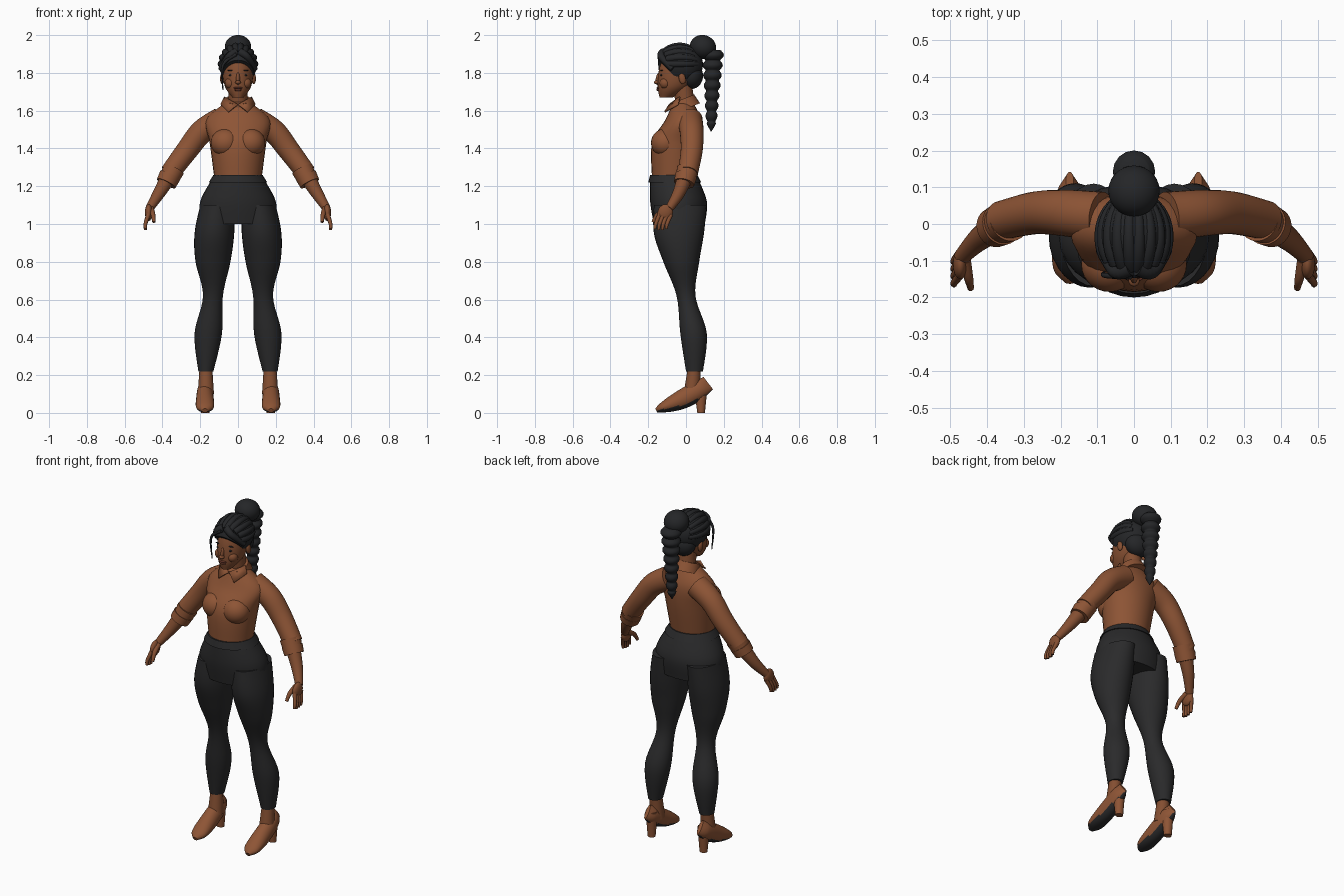
import bpy, bmesh, math
from mathutils import Vector, Matrix
from math import sin, cos, pi

cube = bpy.data.objects.get("Cube")
if cube:
    bpy.data.objects.remove(cube)


def material(name, rgb):
    mat = bpy.data.materials.new(name)
    mat.use_nodes = True
    mat.diffuse_color = (*rgb, 1)
    mat.node_tree.nodes["Principled BSDF"].inputs["Base Color"].default_value = (*rgb, 1)
    return mat


CLOTH = material("warm brown cloth", (.27, .09, .036))
SKIN = material("brown skin", (.23, .077, .031))
LIPS = material("dark lips", (.15, .042, .024))
BLACK = material("charcoal cloth", (.023, .023, .024))
HAIR = material("black hair", (.018, .019, .021))


def finish(name, bm, *mats):
    """Turn a bmesh into a smooth shaded object."""
    bmesh.ops.recalc_face_normals(bm, faces=bm.faces)
    mesh = bpy.data.meshes.new(name)
    bm.to_mesh(mesh)
    bm.free()
    ob = bpy.data.objects.new(name, mesh)
    bpy.context.collection.objects.link(ob)
    for mat in mats:
        mesh.materials.append(mat)
    bpy.ops.object.select_all(action='DESELECT')
    ob.select_set(True)
    bpy.context.view_layer.objects.active = ob
    bpy.ops.object.shade_smooth_by_angle(angle=math.radians(50))
    return ob


def spline(rows, steps):
    """Smooth interpolation through rows of numbers."""
    rows = [Vector(row) for row in rows]
    result = []
    for i, (start, end) in enumerate(zip(rows, rows[1:])):
        leave = (end - rows[max(i - 1, 0)]) / 2
        arrive = (rows[min(i + 2, len(rows) - 1)] - start) / 2
        for k in range(steps):
            t = k / steps
            blend = t * t * (3 - 2 * t)
            result.append(start.lerp(end, blend) + leave * (t * (1 - t) ** 2) - arrive * (t * t * (1 - t)))
    return result + [rows[-1]]


def loft(name, rows, mat, flat=False, sides=28, steps=6, mirror=1, sole=None):
    """Skin ellipses given as (x, y, z, width radius, depth radius)."""
    rows = spline(rows, steps)
    points = [Vector(row[:3]) for row in rows]
    bm, rings = bmesh.new(), []
    for i, (point, row) in enumerate(zip(points, rows)):
        along = points[min(i + 1, len(points) - 1)] - points[max(i - 1, 0)]
        along = Vector((0, 0, 1)) if flat else along.normalized()
        across = Vector((1, 0, 0))
        across = (across - along * along.x).normalized()
        depth = along.cross(across)
        ring = []
        for k in range(sides):
            angle = math.tau * k / sides
            p = point + across * row[3] * cos(angle) + depth * row[4] * sin(angle)
            ring.append(bm.verts.new((p.x * mirror, p.y, p.z)))
        rings.append(ring)
    for low, high in zip(rings, rings[1:]):
        for k in range(sides):
            bm.faces.new((low[k - 1], low[k], high[k], high[k - 1]))
    bm.faces.new(rings[0])
    bm.faces.new(rings[-1])
    if not sole:
        return finish(name, bm, mat)
    # Downward faces take the sole colour
    bmesh.ops.recalc_face_normals(bm, faces=bm.faces)
    for face in bm.faces:
        face.material_index = int(face.normal.z < -.5)
    return finish(name, bm, mat, sole)


def stack(name, rows, mat, **options):
    """Level slices given as (z, x min, x max, y min, y max)."""
    return loft(name, [((left + right) / 2, (front + back) / 2, z, (right - left) / 2, (back - front) / 2)
                       for z, left, right, front, back in rows], mat, flat=True, **options)


def body(name, rows, mat):
    """Centred level slices given as (z, half width, y min, y max)."""
    return stack(name, [(z, -half, half, front, back) for z, half, front, back in rows], mat)


def tube(name, points, radius, mat, taper=1.0, **options):
    """Round tube along points, its radius scaled by taper at the end."""
    rows = []
    for i, point in enumerate(points):
        r = radius * (1 + (taper - 1) * i / (len(points) - 1))
        rows.append((*point, r, r))
    return loft(name, rows, mat, **options)


def ball(name, place, size, mat, tilt=0.0, cut=None):
    """Tilted ellipsoid, optionally trimmed by a plane (point, normal)."""
    bm = bmesh.new()
    bmesh.ops.create_uvsphere(bm, u_segments=28, v_segments=18, radius=1)
    bm.transform(Matrix.Translation(place) @ Matrix.Rotation(tilt, 4, 'X') @ Matrix.Diagonal((*size, 1)))
    if cut:
        parts = bm.verts[:] + bm.edges[:] + bm.faces[:]
        bmesh.ops.bisect_plane(bm, geom=parts, plane_co=cut[0], plane_no=cut[1], clear_inner=True)
        bmesh.ops.holes_fill(bm, edges=[edge for edge in bm.edges if edge.is_boundary])
    return finish(name, bm, mat)


# Shirt
body("shirt_body", [(1.24, .125, -.18, .05), (1.43, .15, -.18, .08),
                    (1.55, .17, -.11, .08), (1.64, .07, -.07, .04)], CLOTH)
tube("collar_stand", [(0, 0, 1.61), (0, -.02, 1.66)], .08, CLOTH, taper=.85)

# Trousers
body("trouser_hips", [(1.25, .13, -.19, .06), (1.12, .2, -.19, .11), (1, .2, -.17, .1)], BLACK)
body("waistband", [(1.22, .155, -.2, .08), (1.26, .13, -.19, .06)], BLACK)

# Head
body("head", [(1.67, .03, -.14, -.07), (1.73, .07, -.15, .02), (1.83, .08, -.14, .07),
              (1.93, .05, -.1, .04)], SKIN)
tube("neck", [(0, 0, 1.6), (0, -.02, 1.75)], .05, SKIN)
ball("nose_bridge", (0, -.145, 1.77), (.01, .015, .035), SKIN, tilt=-.2)
ball("nose_tip", (0, -.155, 1.75), (.015, .015, .01), SKIN)
ball("upper_lip", (0, -.147, 1.72), (.025, .01, .006), LIPS)
ball("lower_lip", (0, -.147, 1.71), (.02, .01, .007), LIPS)

# Hair cap, bun and scalloped braid
ball("hair_cap", (0, -.03, 1.845), (.1, .12, .11), HAIR, cut=((0, -.15, 1.87), (0, .7, .72)))
ball("hair_nape", (0, .03, 1.785), (.075, .06, .07), HAIR)
ball("hair_bun", (0, .09, 1.937), (.07, .07, .063), HAIR, tilt=-.3)
braid = []
for i in range(50):
    f = i / 49
    r = (.06 - .035 * f) * (.68 + .32 * abs(sin(8 * pi * f)))
    if f > .9:
        r *= (1.02 - f) * 8
    braid.append((0, .143 - .01 * f, 1.92 - .43 * f, r, r))
loft("hair_braid", braid, HAIR, flat=True, sides=16, steps=2)

for mirror, side in ((1, "left"), (-1, "right")):
    # Face details
    ball(side + "_ear", (mirror * .083, -.02, 1.77), (.012, .018, .03), SKIN, tilt=.2)
    ball(side + "_cheek", (mirror * .04, -.11, 1.745), (.03, .03, .03), SKIN)
    ball(side + "_eye", (mirror * .033, -.13, 1.788), (.017, .007, .006), HAIR)
    ball(side + "_brow", (mirror * .035, -.128, 1.813), (.023, .008, .003), HAIR)

    # Swept hair locks following the cap from hairline to bun
    for k in range(5):
        roll = .15 + .35 * k
        sweep = [.6 + .25 * roll + .25 * j for j in range(7)]
        tube(f"{side}_hair_lock_{k + 1}",
             [(.09 * sin(roll) * sin(t), -.03 - .11 * cos(t), 1.845 + .1 * cos(roll) * sin(t))
              for t in sweep], .02, HAIR, taper=.7, mirror=mirror, sides=12, steps=2)
    tube(side + "_fringe", [(.01, -.12, 1.91), (.05, -.13, 1.885), (.09, -.07, 1.82)],
         .022, HAIR, taper=.7, mirror=mirror, sides=12)

    # Bust and pointed collar flap
    ball(side + "_bust", (mirror * .066, -.11, 1.43), (.078, .075, .075), CLOTH)
    bm = bmesh.new()
    bm.faces.new([bm.verts.new((mirror * x, y, z)) for x, y, z in
                  ((0, -.085, 1.63), (.05, -.11, 1.59), (.09, -.04, 1.63), (.07, -.03, 1.67))])
    flap = finish(side + "_collar_flap", bm, CLOTH)
    solid = flap.modifiers.new("thickness", 'SOLIDIFY')
    solid.thickness = .008

    # Sleeve with two rolled cuffs
    tube(side + "_sleeve", [(.09, .02, 1.55), (.19, .03, 1.49), (.27, .03, 1.39), (.36, .01, 1.27)],
         .068, CLOTH, taper=.78, mirror=mirror)
    for k in range(2):
        drop = Vector((.02, -.01, -.035)) * k
        tube(f"{side}_cuff_{k + 1}", [Vector((.34, .01, 1.29)) + drop, Vector((.36, 0, 1.25)) + drop],
             .058, CLOTH, taper=.94, mirror=mirror)

    # Forearm, palm, fingers and thumb
    tube(side + "_forearm", [(.36, 0, 1.26), (.42, -.04, 1.16), (.47, -.09, 1.08)], .043, SKIN,
         taper=.5, mirror=mirror)
    ball(side + "_palm", (mirror * .473, -.11, 1.06), (.02, .04, .045), SKIN, tilt=-.3)
    for k in range(4):
        y = -.15 + .02 * k
        tube(f"{side}_finger_{k + 1}", [(.475, y + .01, 1.05), (.49, y - .01, 1),
                                        (.49, y - .015, .965 + .006 * abs(k - 1.5))],
             .012, SKIN, taper=.65, mirror=mirror, sides=10)
    tube(side + "_thumb", [(.46, -.1, 1.08), (.45, -.15, 1.05), (.445, -.175, 1.01)],
         .016, SKIN, taper=.55, mirror=mirror, sides=10)

    # Trouser leg
    stack(side + "_trouser_leg", [(1.1, .02, .2, -.17, .11), (.95, .02, .23, -.17, .095),
                                  (.8, .04, .225, -.12, .07), (.62, .08, .185, -.05, .05),
                                  (.42, .085, .23, -.03, .11), (.22, .13, .21, 0, .09)],
          BLACK, mirror=mirror)

    # Ankle and arched shoe with block heel
    tube(side + "_ankle", [(.17, .045, .25), (.17, .03, .1)], .033, SKIN, taper=1.3, mirror=mirror)
    shoe = []
    for i in range(12):
        t = (i + .1) / 11.2
        bottom, top = .12 * t ** 2.5, .02 + .18 * t ** .8
        width = (.054 - .014 * t) * (1 - (2 * t - 1) ** 4) ** .5
        shoe.append((.175, -.16 + .28 * t, (bottom + top) / 2, width, (top - bottom) / 2))
    loft(side + "_shoe", shoe, CLOTH, mirror=mirror, steps=2, sole=BLACK)
    stack(side + "_shoe_heel", [(0, .15, .195, .06, .1), (.15, .14, .205, .04, .115)],
          CLOTH, mirror=mirror)

# Loose strand framing the face
tube("loose_hair_strand", [(-.01, -.14, 1.9), (-.08, -.14, 1.84), (-.08, -.13, 1.71)],
     .011, HAIR, taper=.25)
